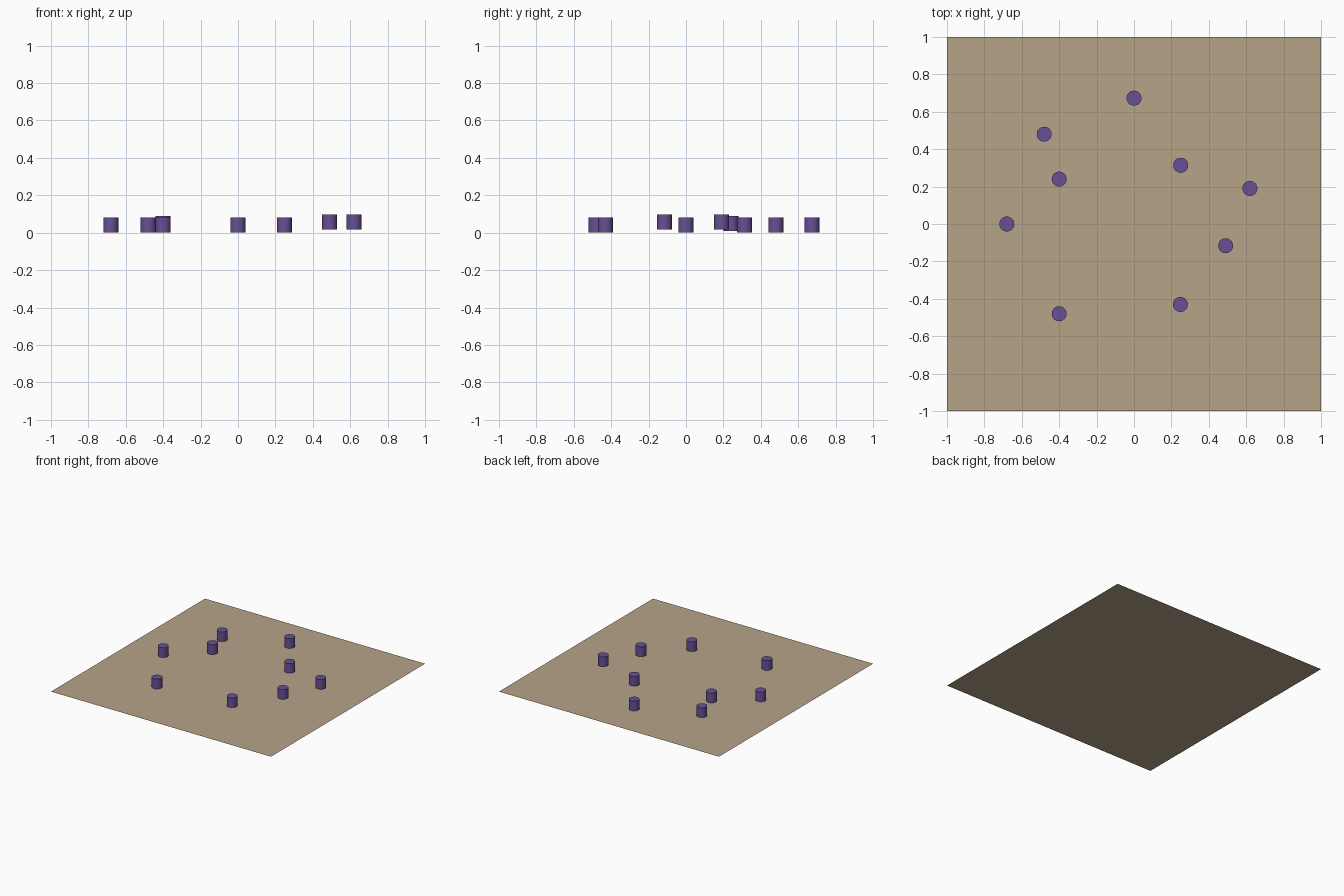
import bpy

if "Cube" in bpy.data.objects:
    bpy.data.objects.remove(bpy.data.objects["Cube"])


def material(name, color):
    m = bpy.data.materials.new(name)
    m.diffuse_color = color
    m.use_nodes = True
    m.node_tree.nodes["Principled BSDF"].inputs["Base Color"].default_value = m.diffuse_color
    return m


tan = material("tan", (0.47, 0.37, 0.25, 1))
purple = material("purple", (0.14, 0.08, 0.30, 1))

# Flat square base sheet
bpy.ops.mesh.primitive_plane_add(size=2, location=(0, 0, 0))
base = bpy.context.object
base.name = "base_sheet"
base.data.materials.append(tan)

# Small pegs: x, y, height of the underside
R, H = 0.04, 0.08
pegs = [
    (-0.68, 0.0, 0.002), (-0.48, 0.48, 0.002), (-0.40, 0.24, 0.01),
    (-0.40, -0.48, 0.002), (0.0, 0.673, 0.002), (0.25, 0.314, 0.002),
    (0.248, -0.43, 0.002), (0.49, -0.116, 0.016), (0.62, 0.19, 0.016),
]
for i, (x, y, z) in enumerate(pegs):
    bpy.ops.mesh.primitive_cylinder_add(vertices=32, radius=R, depth=H,
                                        location=(x, y, z + H / 2))
    peg = bpy.context.object
    peg.name = f"peg_{i + 1}"
    peg.data.materials.append(purple)
    bpy.ops.object.shade_smooth_by_angle()
